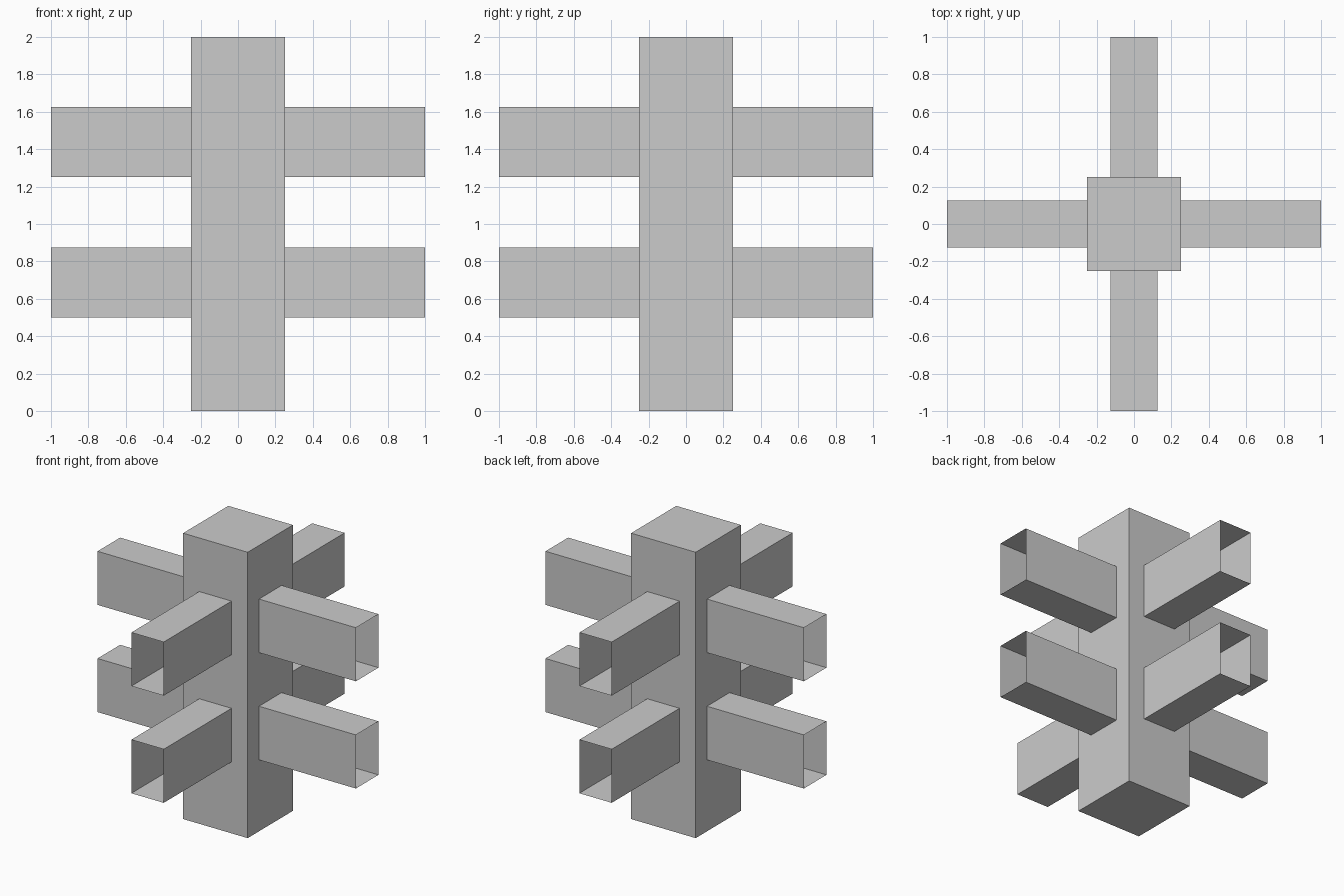
import bpy, bmesh
from math import pi
from mathutils import Matrix

if "Cube" in bpy.data.objects:
    bpy.data.objects.remove(bpy.data.objects["Cube"])


def make_box(name, x, y, z, open_ends=False, turn=0.0):
    """Box from (min, max) ranges; open_ends removes both caps along x."""
    bm = bmesh.new()
    size = [r[1] - r[0] for r in (x, y, z)]
    centre = [(r[0] + r[1]) / 2 for r in (x, y, z)]
    bmesh.ops.create_cube(bm, size=1, matrix=Matrix.Translation(centre) @ Matrix.Diagonal((*size, 1)))
    if open_ends:
        bm.normal_update()
        caps = [f for f in bm.faces if abs(f.normal.x) > 0.9]
        bmesh.ops.delete(bm, geom=caps, context='FACES_ONLY')
    bm.transform(Matrix.Rotation(turn, 4, 'Z'))
    mesh = bpy.data.meshes.new(name)
    bm.to_mesh(mesh)
    bm.free()
    obj = bpy.data.objects.new(name, mesh)
    bpy.context.collection.objects.link(obj)
    return obj


# Central column
make_box("column", (-0.25, 0.25), (-0.25, 0.25), (0, 2))

# Two tiers of four hollow, open-ended arms
for tier, base in (("lower", 0.5), ("upper", 1.25)):
    for i, side in enumerate(("right", "back", "left", "front")):
        make_box(f"{tier}_{side}_arm", (0.25, 1), (-0.125, 0.125),
                 (base, base + 0.375), open_ends=True, turn=i * pi / 2)
